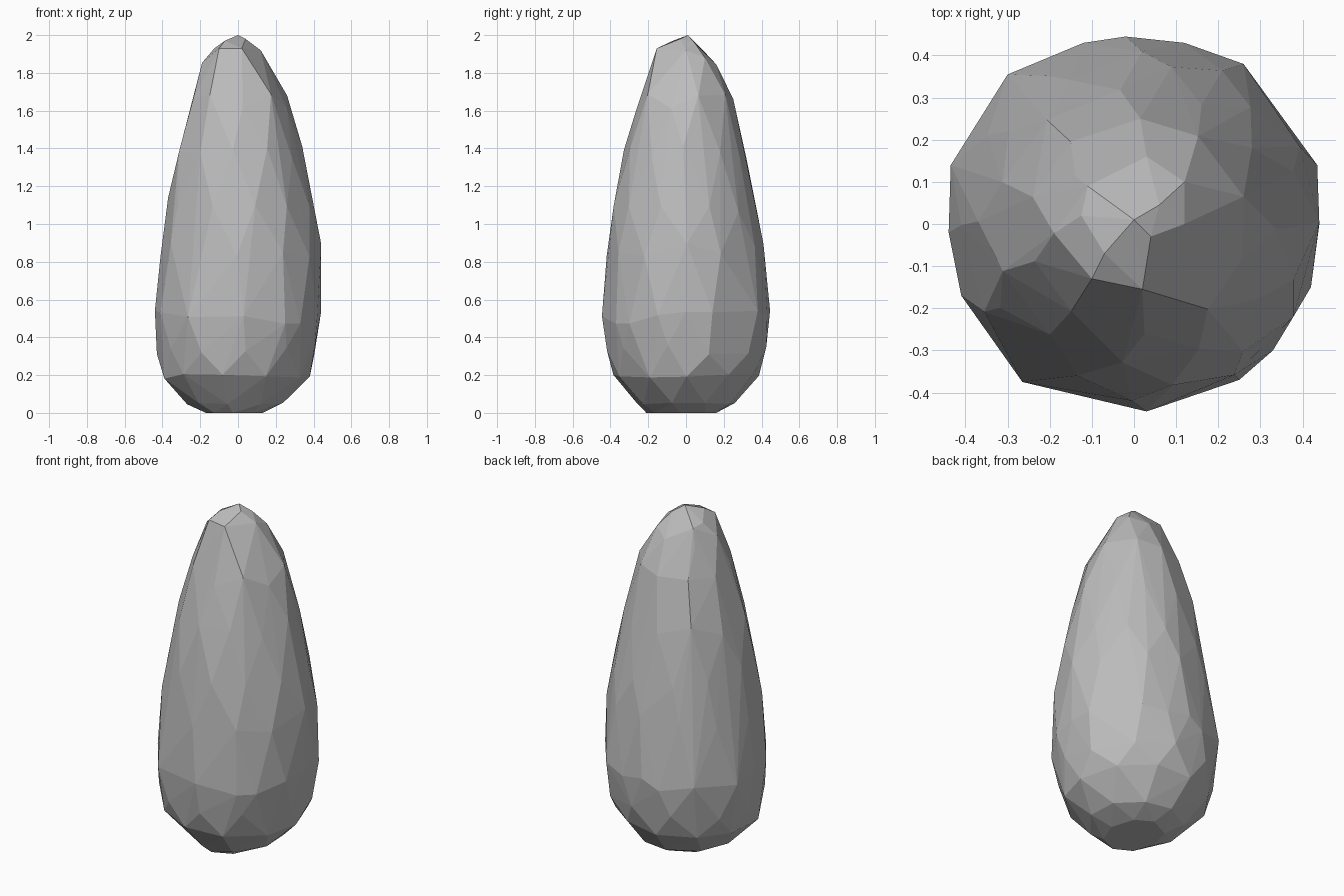
import bpy, bmesh, math, random

cube = bpy.data.objects.get("Cube")
if cube:
    bpy.data.objects.remove(cube, do_unlink=True)

random.seed(4)

# Plain stone colour
stone = bpy.data.materials.new("grey_stone")
stone.use_nodes = True
colour = (0.5, 0.5, 0.5, 1)
stone.diffuse_color = colour
stone.node_tree.nodes["Principled BSDF"].inputs["Base Color"].default_value = colour

# Body sections: height, left and right limits, front and back limits, corners
rings = [
    (0.00, -0.17, 0.13, -0.21, 0.16, 8),
    (0.05, -0.27, 0.25, -0.26, 0.26, 9),
    (0.20, -0.41, 0.38, -0.39, 0.39, 11),
    (0.33, -0.43, 0.42, -0.42, 0.43, 11),
    (0.86, -0.41, 0.44, -0.42, 0.41, 12),
    (1.10, -0.37, 0.40, -0.39, 0.38, 11),
    (1.38, -0.33, 0.34, -0.33, 0.32, 11),
    (1.65, -0.25, 0.27, -0.26, 0.25, 10),
    (1.82, -0.19, 0.18, -0.20, 0.17, 8),
]

# Widest outline of the belly, all near one height
belly_height = 0.51
belly = [
    (0.44, 0), (0.435, 0.14), (0.26, 0.38), (0.12, 0.43), (-0.02, 0.445),
    (-0.12, 0.43), (-0.3, 0.355), (-0.435, 0.14), (-0.44, -0.02),
    (-0.41, -0.17), (-0.265, -0.375), (0.03, -0.445), (0.25, -0.37),
    (0.33, -0.3), (0.42, -0.15),
]

# Small slanted facets of the tip
tip = [
    (0, 0.01, 2), (-0.07, -0.07, 1.97), (0.04, -0.03, 1.98),
    (-0.1, -0.13, 1.93), (0.02, -0.155, 1.93), (-0.125, 0.02, 1.93),
    (-0.11, 0.09, 1.92), (0.06, 0.045, 1.96), (0.12, 0.1, 1.88),
    (0.03, 0.16, 1.845), (0.12, 0, 1.92),
]

# Gather the corners with a little irregularity
bm = bmesh.new()
for i, (height, x_min, x_max, y_min, y_max, count) in enumerate(rings):
    for k in range(count):
        angle = math.tau * (k + 0.5 * (i % 2) + random.uniform(-0.1, 0.1)) / count
        lift = random.uniform(-1, 1) * min(0.04, height * 0.1)
        bm.verts.new((
            (x_min + x_max + (x_max - x_min) * math.cos(angle)) / 2,
            (y_min + y_max + (y_max - y_min) * math.sin(angle)) / 2,
            height + lift,
        ))
for x, y in belly:
    bm.verts.new((x, y, belly_height + random.uniform(-0.04, 0.04)))
for corner in tip:
    bm.verts.new(corner)

# Wrap them in a faceted convex skin
bmesh.ops.convex_hull(bm, input=bm.verts[:])
loose = [v for v in bm.verts if not v.link_faces]
bmesh.ops.delete(bm, geom=loose, context='VERTS')
bmesh.ops.recalc_face_normals(bm, faces=bm.faces[:])

mesh = bpy.data.meshes.new("teardrop_stone")
bm.to_mesh(mesh)
bm.free()
mesh.materials.append(stone)
body = bpy.data.objects.new("teardrop_stone", mesh)
bpy.context.collection.objects.link(body)
